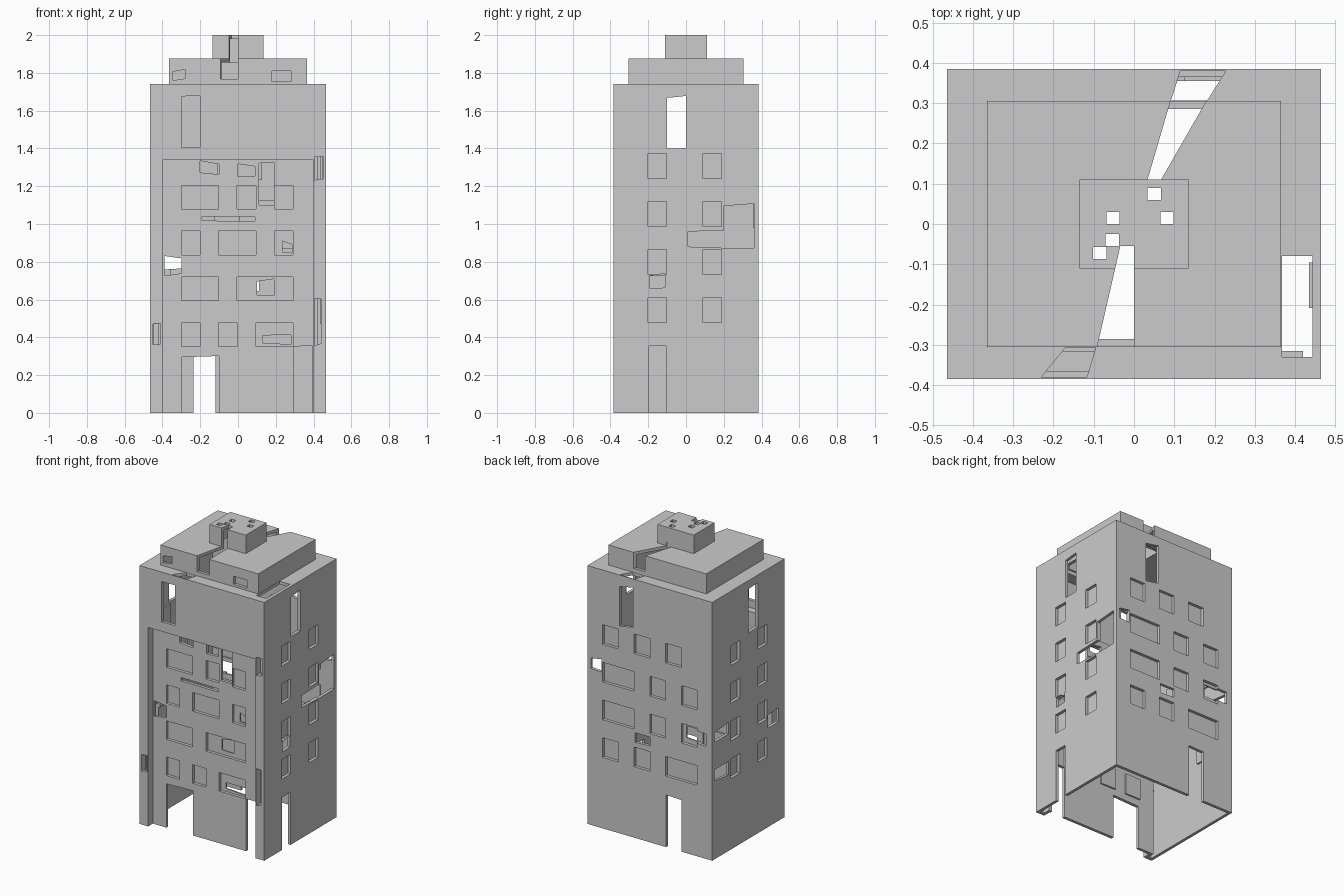
import bpy, bmesh, random
from mathutils import Vector

if "Cube" in bpy.data.objects:
    bpy.data.objects.remove(bpy.data.objects["Cube"])

random.seed(4)
T = 0.02  # wall thickness


def place(axis, u, v, w):
    return Vector({'x': (w, u, v), 'y': (u, w, v), 'z': (u, v, w)}[axis])


def prism(bm, axis, pts, w0, w1):
    lo = [bm.verts.new(place(axis, u, v, w0)) for u, v in pts]
    hi = [bm.verts.new(place(axis, u, v, w1)) for u, v in pts]
    n = len(pts)
    faces = [bm.faces.new(lo), bm.faces.new(hi)]
    for i in range(n):
        j = (i + 1) % n
        faces.append(bm.faces.new((lo[i], lo[j], hi[j], hi[i])))
    bmesh.ops.recalc_face_normals(bm, faces=faces)


def rect(u0, u1, v0, v1, jag=0):
    pts = [(u0, v0), (u1, v0), (u1, v1), (u0, v1)]
    return [(u, v + random.uniform(-jag, jag)) for u, v in pts]


def make(name, bm):
    me = bpy.data.meshes.new(name)
    bm.to_mesh(me)
    bm.free()
    ob = bpy.data.objects.new(name, me)
    bpy.context.collection.objects.link(ob)
    return ob


def solid(name, axis, pts, w0, w1):
    bm = bmesh.new()
    prism(bm, axis, pts, w0, w1)
    return make(name, bm)


def cut(ob, cutter):
    m = ob.modifiers.new("cut", 'BOOLEAN')
    m.operation, m.object, m.solver = 'DIFFERENCE', cutter, 'EXACT'
    m.use_self = True
    bpy.context.view_layer.objects.active = ob
    bpy.ops.object.modifier_apply(modifier=m.name)


# Stepped hollow tower: outer rings going up, then the same rings inset by T
tiers = [(.465, .385, 1.74), (.365, .305, 1.875), (.135, .11, 2)]
bm = bmesh.new()
shells = []
for inset in (0, T):
    rings, base = [], 0
    for x, y, top in tiers:
        for z in (base, top - inset):
            rings.append([bm.verts.new((a * (x - inset), b * (y - inset), z))
                          for a, b in ((-1, -1), (1, -1), (1, 1), (-1, 1))])
        base = top - inset
    shells.append(rings)
    bm.faces.new(rings[-1])
outer, inner = shells
for p, q in [*zip(outer, outer[1:]), *zip(inner, inner[1:]), (outer[0], inner[0])]:
    for i in range(4):
        bm.faces.new((p[i - 1], p[i], q[i], q[i - 1]))
bmesh.ops.recalc_face_normals(bm, faces=bm.faces[:])
tower = make("tower_shell", bm)

# Recessed front facade
bay = solid("bay_cutter", 'y', rect(-.4, .4, -.1, 1.34), -.5, -.335)
cut(tower, bay)
facade = solid("front_facade", 'y', rect(-.42, .42, 0, 1.355), -.384, -.315)
cut(facade, bay)

# Walls: axis, outer plane, inward direction
WALLS = {'front': ('y', -.335, 1), 'upper': ('y', -.385, 1), 'back': ('y', .385, -1),
         'right': ('x', .465, -1), 'left': ('x', -.465, 1), 'tier': ('y', -.305, 1)}

# Window grids, rows from the top: # is glazed, neighbours merge into wide windows
GRIDS = [
    ('front', -.3, .0985, 1.08, .243, .125, ["##.#.#", "#.##.#", "##.###", "#.#.##"]),
    ('back', -.352, .1175, 1.24, .254, .132, [".#.#.#", "#.#.##", "#.#.##", "##.#.#"]),
    ('right', -.2, .097, 1.24, .254, .132, ["#..#"] * 4),
    ('left', -.2, .097, 1.24, .254, .132, ["#..#"] * 4),
    ('tier', .18, .1, 1.755, 0, .055, ["#"])]
holes, panes = bmesh.new(), bmesh.new()
for wall, u0, du, z0, dz, h, rows in GRIDS:
    axis, w, d = WALLS[wall]
    for r, row in enumerate(rows):
        z, start = z0 - r * dz, None
        for c, cell in enumerate(row + "."):
            if cell == "#":
                start = c if start is None else start
            elif start is not None:
                a, b, g = u0 + start * du, u0 + c * du, .008
                prism(holes, axis, rect(a, b, z, z + h), w - d * .01, w + d * .035)
                prism(panes, axis, rect(a - g, b + g, z - g, z + h + g),
                      w + d * T, w + d * (T + .01))
                start = None
holes = make("window_cutter", holes)
panes = make("window_panes", panes)

# Doorways, tall vents and broken patches with jagged upper and lower edges
patches = {
    'front': [(-.2, -.1, 1.27, 1.325), (.11, .19, 1.09, 1.325), (0, .09, 1.26, 1.31),
              (-.19, .09, 1.01, 1.045), (-.39, -.3, .73, .825), (.1, .19, .62, .7),
              (.13, .28, .37, .42), (.235, .285, .855, .9)],
    'upper': [(.405, .44, .36, .6), (.405, .45, 1.23, 1.35), (-.45, -.41, .36, .47)],
    'right': [(.01, .22, .88, .96), (.2, .36, .88, 1.1), (-.19, -.11, .66, .73)],
    'left': [(.21, .36, .79, .86), (.21, .36, .52, .61), (-.32, -.21, .66, .76)],
    'back': [(.36, .44, 1.05, 1.13), (0, .11, .64, .7), (-.42, -.26, .76, .84)],
    'tier': [(-.345, -.28, 1.768, 1.81)]}
bm = bmesh.new()


def breach(wall, u0, u1, z0, z1, jag=.01):
    axis, w, d = WALLS[wall]
    prism(bm, axis, rect(u0, u1, z0, z1, jag), w - d * .012, w + d * .045)


for wall, boxes in patches.items():
    for box in boxes:
        breach(wall, *box)
for wall, a, b in (('front', -.3, -.1), ('front', .295, .395), ('back', -.235, -.12),
                   ('right', -.195, -.105)):
    breach(wall, a, b, -.1, .3 if a == -.3 else .35, .006)
for wall, a in (('upper', -.3), ('back', .125), ('right', -.1), ('left', -.1)):
    breach(wall, a, a + .1, 1.4, 1.675, .015)


# Roof cracks: slanted strips between two y lines, each with its x range
def crack(y0, a0, b0, y1, a1, b1, z0, z1):
    prism(bm, 'z', [(a0, y0), (b0, y0), (b1, y1), (a1, y1)], z0, z1)


LOW, HIGH = (1.7, 1.765), (1.768, 2.1)
crack(-.055, -.034, 0, -.32, -.095, 0, *HIGH)
crack(-.307, -.17, -.095, -.38, -.23, -.117, *LOW)
crack(.108, .033, .066, .31, .092, .182, 1.768, 1.9)
crack(.307, .092, .182, .38, .115, .228, *LOW)
crack(-.08, .367, .443, -.33, .367, .443, *LOW)

# Small square holes in the top block
for x, y in ((-.052, .015), (.082, .015), (.05, .075), (-.054, -.04), (-.085, -.072)):
    prism(bm, 'z', rect(x - .0165, x + .0165, y - .015, y + .015), 1.95, 2.05)
breaks = make("damage_cutter", bm)

for ob in (tower, facade):
    cut(ob, holes)
for ob in (tower, facade, panes):
    cut(ob, breaks)
for helper in (bay, holes, breaks):
    bpy.data.objects.remove(helper)
